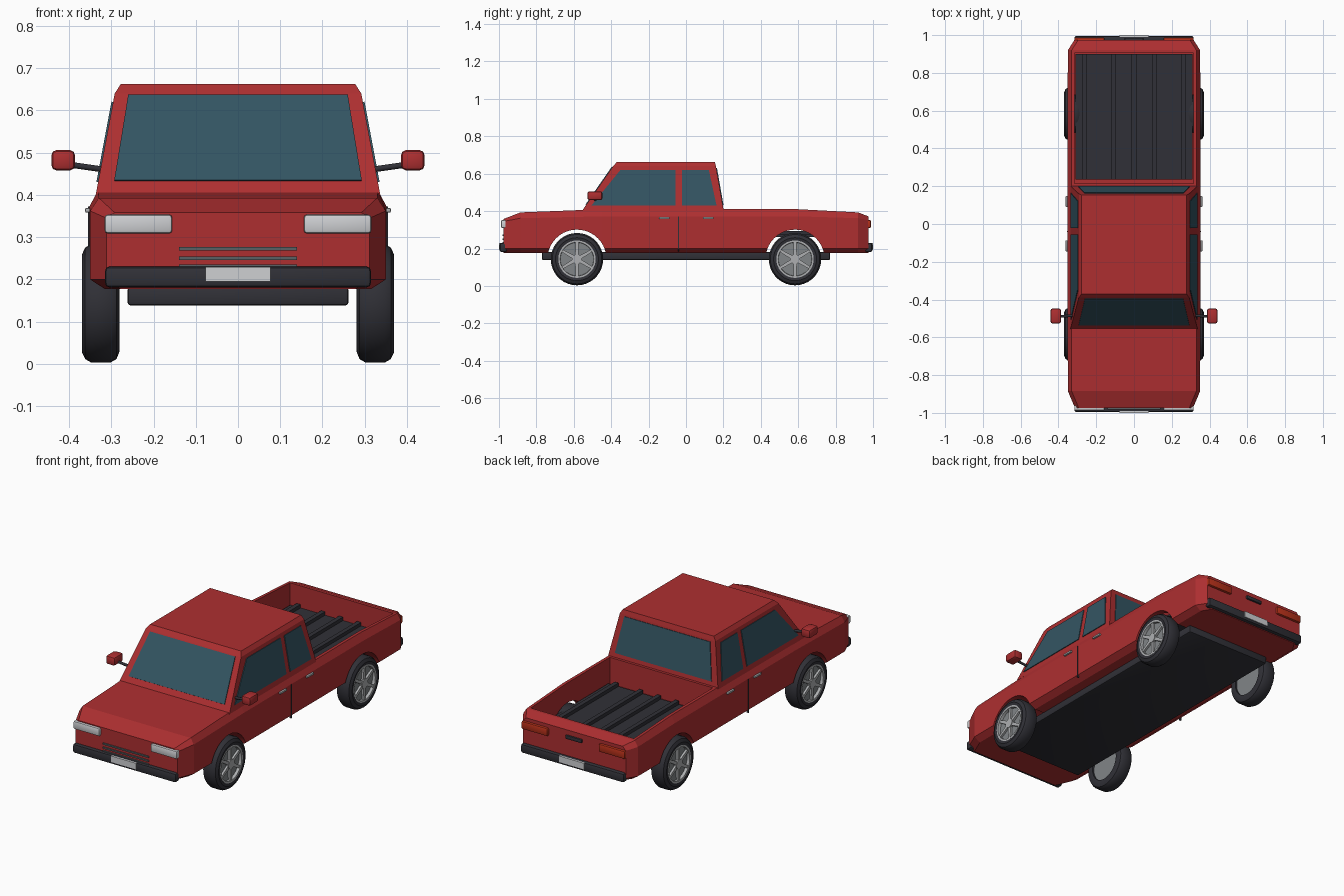
import bpy, bmesh, math
from mathutils import Vector, Matrix

if "Cube" in bpy.data.objects:
    bpy.data.objects.remove(bpy.data.objects["Cube"])


def mat(name, rgb):
    m = bpy.data.materials.new(name)
    m.diffuse_color = (*rgb, 1)
    m.use_nodes = True
    m.node_tree.nodes["Principled BSDF"].inputs["Base Color"].default_value = m.diffuse_color
    return m


RED = mat("body_red", (0.42, 0.028, 0.03))
GLASS = mat("window_glass", (0.033, 0.09, 0.122))
DARK = mat("dark_rubber", (0.03, 0.03, 0.038))
LIGHT = mat("lamp_white", (0.62, 0.63, 0.65))
SILVER = mat("wheel_silver", (0.42, 0.43, 0.44))
GREY = mat("rim_grey", (0.22, 0.235, 0.245))
STEEL = mat("grille_steel", (0.10, 0.12, 0.13))
TAIL = mat("tail_lamp", (0.46, 0.03, 0.01))


def finish(bm, name, material, smooth=False):
    bmesh.ops.recalc_face_normals(bm, faces=bm.faces)
    me = bpy.data.meshes.new(name)
    bm.to_mesh(me)
    bm.free()
    ob = bpy.data.objects.new(name, me)
    bpy.context.collection.objects.link(ob)
    if material:
        me.materials.append(material)
    if smooth:
        bpy.ops.object.select_all(action='DESELECT')
        ob.select_set(True)
        bpy.context.view_layer.objects.active = ob
        bpy.ops.object.shade_smooth_by_angle(angle=math.radians(35))
    return ob


def box(name, lo, hi, material, bevel=0.0, segs=2):
    lo, hi = Vector(lo), Vector(hi)
    bm = bmesh.new()
    bmesh.ops.create_cube(bm, size=1, matrix=Matrix.Translation((lo + hi) / 2)
                          @ Matrix.Diagonal((*(hi - lo), 1)))
    if bevel:
        bmesh.ops.bevel(bm, geom=bm.edges[:], offset=bevel, segments=segs,
                        affect='EDGES', profile=0.5)
    return finish(bm, name, material, bevel > 0)


def loft(name, rings, material):
    bm = bmesh.new()
    rows = [[bm.verts.new(p) for p in ring] for ring in rings]
    n = len(rows[0])
    for a, b in zip(rows, rows[1:]):
        for i in range(n):
            j = (i + 1) % n
            bm.faces.new((a[i], a[j], b[j], b[i]))
    bm.faces.new(rows[0])
    bm.faces.new(rows[-1])
    return finish(bm, name, material)


def panel(name, pts, material, thick=0.008):
    """Thin plate straddling the plane through its corner points."""
    pts = [Vector(p) for p in pts]
    n = (pts[1] - pts[0]).cross(pts[2] - pts[0]).normalized() * thick / 2
    return loft(name, [[p - n for p in pts], [p + n for p in pts]], material)


def lathe(name, profile, centre, side, material, segs=36):
    """Closed (x, radius) profile turned about the axle."""
    bm = bmesh.new()
    rows = []
    for k in range(segs):
        a = 2 * math.pi * k / segs
        rows.append([bm.verts.new((side * x, centre[0] + r * math.cos(a),
                                   centre[1] + r * math.sin(a))) for x, r in profile])
    n = len(profile)
    for k in range(segs):
        a, b = rows[k], rows[(k + 1) % segs]
        for i in range(n):
            j = (i + 1) % n
            bm.faces.new((a[i], a[j], b[j], b[i]))
    return finish(bm, name, material, True)


def rod(name, p, q, radius, material, segs=12):
    p, q = Vector(p), Vector(q)
    d = q - p
    bm = bmesh.new()
    bmesh.ops.create_cone(bm, cap_ends=True, segments=segs, radius1=radius,
                          radius2=radius, depth=d.length,
                          matrix=Matrix.Translation((p + q) / 2)
                          @ d.to_track_quat('Z', 'Y').to_matrix().to_4x4())
    return finish(bm, name, material, True)


def cut(ob, cutter):
    m = ob.modifiers.new("cut", 'BOOLEAN')
    m.operation, m.solver, m.object = 'DIFFERENCE', 'EXACT', cutter
    bpy.ops.object.select_all(action='DESELECT')
    ob.select_set(True)
    bpy.context.view_layer.objects.active = ob
    bpy.ops.object.modifier_apply(modifier=m.name)
    bpy.data.objects.remove(cutter)


# Body: cross-sections along the length, (y, half width, shoulder, top)
rings = []
for y, w, s, t in [(-0.975, 0.312, 0.345, 0.358), (-0.885, 0.35, 0.362, 0.393),
                   (-0.45, 0.352, 0.372, 0.41), (0.60, 0.352, 0.372, 0.41),
                   (0.92, 0.35, 0.362, 0.393), (0.975, 0.315, 0.352, 0.372)]:
    half = [(w - 0.035, 0.177), (w, 0.2), (w, s), (w - 0.02, t)]
    rings.append([(x, y, z) for x, z in half] + [(-x, y, z) for x, z in reversed(half)])
body = loft("body", rings, RED)

# Load bed recess and wheel arches
AXLES, AXLE_Z = (-0.583, 0.583), 0.143
cut(body, box("bed_cutter", (-0.315, 0.215, 0.265), (0.315, 0.905, 0.6), None))
for y in AXLES:
    cut(body, rod("arch_cutter", (-0.6, y, AXLE_Z), (0.6, y, AXLE_Z), 0.158, None, 40))

# Cab
levels = [(0.40, 0.337, -0.557, 0.202), (0.64, 0.292, -0.39, 0.16),
          (0.662, 0.278, -0.37, 0.154)]
loft("cab", [[(-w, f, z), (w, f, z), (w, r, z), (-w, r, z)] for z, w, f, r in levels], RED)


def on_cab(z):
    t = (z - 0.40) / 0.24
    return [a + (b - a) * t for a, b in zip(levels[0][1:], levels[1][1:])]


# Windscreen, rear window and side windows
for name, k, zs, ws in [("windscreen", 1, (0.433, 0.635), (0.293, 0.26)),
                        ("rear_window", 2, (0.433, 0.63), (0.295, 0.262))]:
    y0, y1 = on_cab(zs[0])[k], on_cab(zs[1])[k]
    panel(name, [(-ws[0], y0, zs[0]), (ws[0], y0, zs[0]),
                 (ws[1], y1, zs[1]), (-ws[1], y1, zs[1])], GLASS)
Z0, Z1 = 0.43, 0.62
X0, X1 = on_cab(Z0)[0], on_cab(Z1)[0]
for s in (-1, 1):
    for name, a, b, c, d in [("front_side_window", -0.505, -0.055, -0.055, -0.35),
                             ("rear_side_window", -0.022, 0.163, 0.122, -0.022)]:
        panel(name, [(s * X0, a, Z0), (s * X0, b, Z0), (s * X1, c, Z1), (s * X1, d, Z1)], GLASS)

# Bed mat with ribs, chassis slab
box("bed_mat", (-0.31, 0.235, 0.262), (0.31, 0.9, 0.275), DARK)
for x in (-0.26, -0.11, 0.0, 0.11, 0.26):
    box("bed_rib", (x - 0.012, 0.235, 0.27), (x + 0.012, 0.9, 0.294), DARK)
box("chassis", (-0.262, -0.77, 0.138), (0.262, 0.77, 0.182), DARK, 0.008)

# Bumpers, number plates and lamps at both ends
for s, end, lamp in [(-1, "front", LIGHT), (1, "rear", TAIL)]:
    def slab(name, x0, x1, y0, y1, z0, z1, m, bev=0.0):
        ya, yb = sorted((s * y0, s * y1))
        box(end + name, (x0, ya, z0), (x1, yb, z1), m, bev)
    slab("_bumper", -0.315, 0.315, 0.958, 0.996, 0.181, 0.23, DARK, 0.01)
    slab("_plate", -0.077, 0.077, 0.99, 1.0, 0.195, 0.229, LIGHT)
    for c in (-0.236, 0.236):
        slab("_lamp", c - 0.08, c + 0.08, 0.955, 0.988, 0.309, 0.353, lamp, 0.007)

# Grille bars and tailgate handle
for z in (0.231, 0.25, 0.272):
    box("grille_bar", (-0.14, -0.982, z - 0.004), (0.14, -0.97, z + 0.004), STEEL)
box("tailgate_handle", (-0.05, 0.965, 0.325), (0.05, 0.985, 0.345), DARK, 0.004)

for s in (-1, 1):
    def side(name, x0, x1, lo, hi, m, bev=0.0):
        xa, xb = sorted((s * x0, s * x1))
        box(name, (xa, *lo), (xb, *hi), m, bev)
    # Door seam, handles and mirrors
    side("door_seam", 0.345, 0.355, (-0.042, 0.185), (-0.037, 0.372), DARK)
    for y in (-0.116, 0.119):
        side("door_handle", 0.345, 0.362, (y - 0.029, 0.358), (y + 0.029, 0.369), SILVER, 0.003)
    side("mirror", 0.386, 0.442, (-0.527, 0.458), (-0.447, 0.506), RED, 0.012)
    rod("mirror_arm", (s * 0.325, -0.485, 0.461), (s * 0.395, -0.49, 0.471), 0.007, DARK)

    # Wheels: tyre, rim dish, rim lip, hub and spokes
    for y in AXLES:
        c = (y, AXLE_Z)
        lathe("tyre", [(0.285, 0.095), (0.281, 0.115), (0.288, 0.132), (0.302, 0.14),
                       (0.348, 0.14), (0.362, 0.132), (0.37, 0.115), (0.366, 0.095)],
              c, s, DARK)
        rod("rim_dish", (s * 0.295, *c), (s * 0.352, *c), 0.097, GREY, 36)
        lathe("rim_lip", [(0.345, 0.088), (0.345, 0.1), (0.368, 0.1), (0.368, 0.09)],
              c, s, SILVER)
        rod("hub", (s * 0.34, *c), (s * 0.369, *c), 0.026, SILVER, 20)
        for k in range(6):
            a = math.pi * (k / 3 + 1 / 6)
            u = Vector((0, math.cos(a), math.sin(a)))
            v = Vector((0, -math.sin(a), math.cos(a)))
            o = Vector((s * 0.36, *c))
            panel("spoke", [o + u * 0.015 - v * 0.01, o + u * 0.092 - v * 0.007,
                            o + u * 0.092 + v * 0.007, o + u * 0.015 + v * 0.01],
                  SILVER, 0.012)
